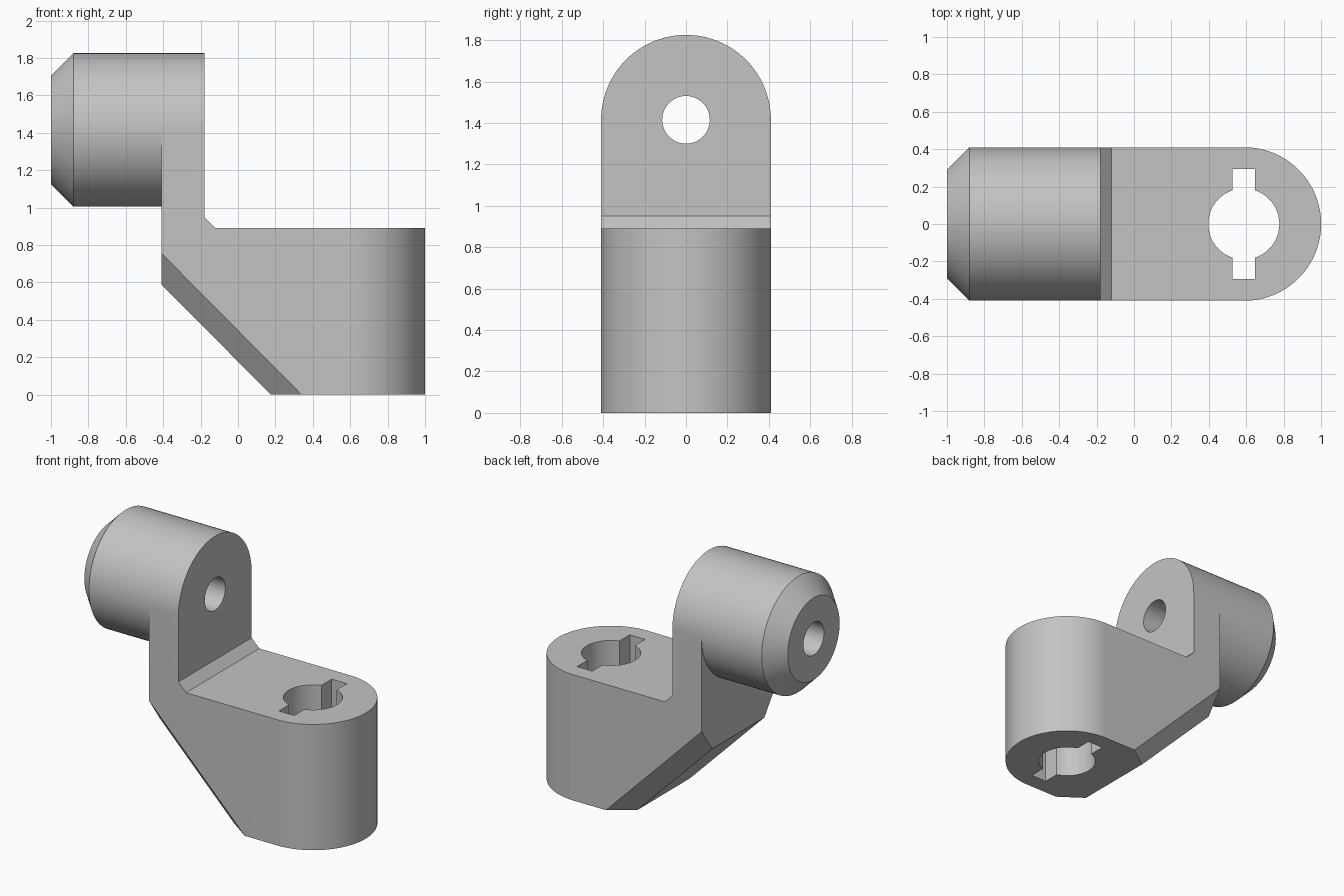
import bpy, bmesh, math
from mathutils import Vector

cube = bpy.data.objects.get("Cube")
if cube:
    bpy.data.objects.remove(cube, do_unlink=True)

R = 0.41          # radius of both rounded ends
EYE_X = 0.59      # centre of the upright keyed hole
BOSS_Z = 1.415    # centre of the horizontal boss
CH = 0.117        # chamfer along the sloping underside

metal = bpy.data.materials.new("Plain grey")
metal.use_nodes = True
grey = (0.55, 0.55, 0.55, 1)
metal.diffuse_color = grey
metal.node_tree.nodes["Principled BSDF"].inputs["Base Color"].default_value = grey


def arc(cx, cy, r, start, end, n):
    """Points on a circular arc, angles in degrees."""
    angles = [math.radians(start + (end - start) * i / n) for i in range(n + 1)]
    return [(cx + r * math.cos(a), cy + r * math.sin(a)) for a in angles]


def loft(name, rings):
    """Closed solid through rings with equal numbers of points."""
    bm = bmesh.new()
    loops = [[bm.verts.new(p) for p in ring] for ring in rings]
    bm.faces.new(loops[0])
    bm.faces.new(loops[-1])
    n = len(loops[0])
    for a, b in zip(loops, loops[1:]):
        for i in range(n):
            j = (i + 1) % n
            bm.faces.new((a[i], a[j], b[j], b[i]))
    bmesh.ops.recalc_face_normals(bm, faces=bm.faces)
    mesh = bpy.data.meshes.new(name)
    bm.to_mesh(mesh)
    bm.free()
    mesh.materials.append(metal)
    obj = bpy.data.objects.new(name, mesh)
    bpy.context.collection.objects.link(obj)
    return obj


def prism(name, outline, axis, lo, hi):
    """Extrude a 2D outline along x, y or z."""
    place = {"x": lambda u, v, t: (t, u, v),
             "y": lambda u, v, t: (u, t, v),
             "z": lambda u, v, t: (u, v, t)}[axis]
    return loft(name, [[place(u, v, t) for u, v in outline] for t in (lo, hi)])


def combine(target, tool, operation):
    """Apply a boolean and discard the tool."""
    mod = target.modifiers.new(operation, "BOOLEAN")
    mod.operation = operation
    mod.solver = "EXACT"
    mod.object = tool
    bpy.context.view_layer.objects.active = target
    bpy.ops.object.modifier_apply(modifier=mod.name)
    bpy.data.objects.remove(tool, do_unlink=True)


# Body: arched cross-section, trimmed to the stepped side profile
arch = arc(0, BOSS_Z, R, 0, 180, 48) + [(-R, 0), (R, 0)]
bracket = prism("bracket", arch, "x", -0.41, 1.1)
side = [(-0.6, 0.78), (0.275, -0.1), (1.2, -0.1), (1.2, 0.89),
        (-0.12, 0.89), (-0.18, 0.95), (-0.18, 2), (-0.6, 2)]
combine(bracket, prism("side_trim", side, "y", -0.6, 0.6), "INTERSECT")

# Rounded end of the base
plan = arc(EYE_X, 0, R + 0.0004, -92, 92, 64) + [(0.5, 0.6), (-0.6, 0.6), (-0.6, -0.6), (0.5, -0.6)]
combine(bracket, prism("end_trim", plan, "z", -0.2, 2.2), "INTERSECT")

# Chamfers on both edges of the sloping underside
along = Vector((0.585, 0, -0.59)).normalized()
inward = Vector((0.59, 0, 0.585)).normalized()
start = Vector((-0.41, 0, 0.59))
for s in (-1, 1):
    wedge = [(R - CH - 0.1, -0.1), (R + 0.1, CH + 0.1), (R + 0.1, -0.1)]
    rings = [[start + along * t + inward * d + Vector((0, s * y, 0)) for y, d in wedge]
             for t in (-0.4, 1.3)]
    combine(bracket, loft("chamfer_cutter", rings), "DIFFERENCE")

# Cylindrical boss with a chamfered nose
rings = [[(x, y, z) for y, z in arc(0, BOSS_Z, r, 0, 360, 96)[:-1]]
         for x, r in ((-1, 0.29), (-0.88, R), (-0.41, R))]
combine(bracket, loft("boss", rings), "UNION")

# Pin hole through the boss
pin = arc(0, BOSS_Z, 0.115, 0, 360, 48)[:-1]
combine(bracket, prism("pin_cutter", pin, "x", -1.2, 0.2), "DIFFERENCE")

# Keyed hole: one outline holding the bore and its two slots
half = math.degrees(math.asin(0.06 / 0.19))
keyed = []
for s, a in ((1, -90), (-1, 90)):
    keyed += arc(EYE_X - 0.003, 0, 0.19, a + half, a + 180 - half, 24)
    keyed += [(EYE_X - 0.003 + s * 0.06, s * 0.295), (EYE_X - 0.003 - s * 0.06, s * 0.295)]
combine(bracket, prism("key_cutter", keyed, "z", -0.2, 1.2), "DIFFERENCE")

# Smooth curved walls, crisp edges
bpy.ops.object.select_all(action="DESELECT")
bracket.select_set(True)
bpy.context.view_layer.objects.active = bracket
bpy.ops.object.shade_smooth_by_angle(angle=math.radians(25))
